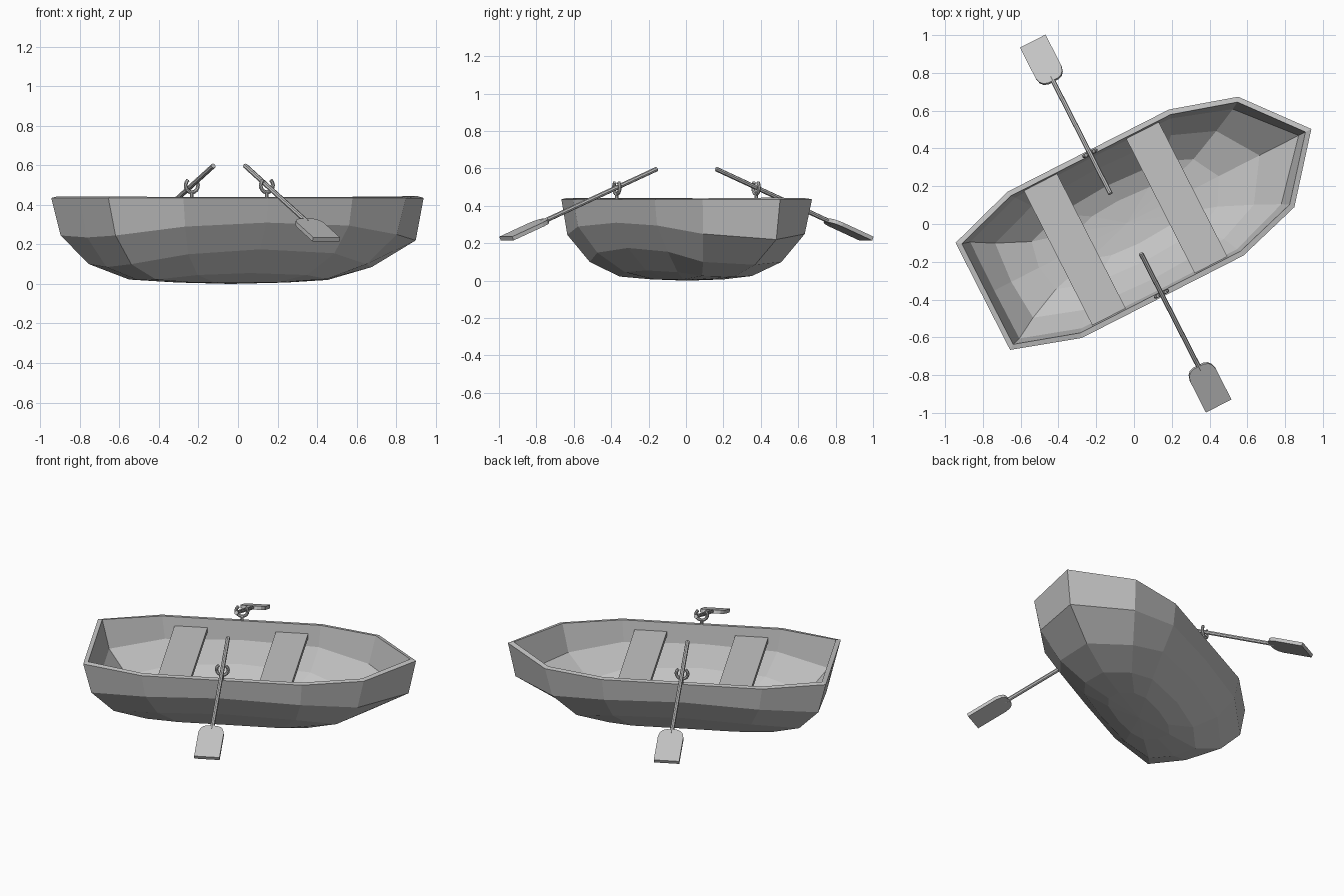
import bpy, bmesh, math
from mathutils import Matrix, Vector

if "Cube" in bpy.data.objects:
    bpy.data.objects.remove(bpy.data.objects["Cube"])

grey = bpy.data.materials.new("plain grey")
grey.diffuse_color = (0.55, 0.55, 0.55, 1)
grey.use_nodes = True
grey.node_tree.nodes["Principled BSDF"].inputs["Base Color"].default_value = grey.diffuse_color

# the boat lies diagonally: local x runs stern to bow
BOAT = Matrix.Rotation(math.radians(27), 4, 'Z') @ Matrix.Translation((0, 0.022, 0))


def finish(name, bm, matrix):
    bmesh.ops.recalc_face_normals(bm, faces=bm.faces)
    bm.transform(matrix)
    me = bpy.data.meshes.new(name)
    bm.to_mesh(me)
    bm.free()
    me.materials.append(grey)
    ob = bpy.data.objects.new(name, me)
    bpy.context.collection.objects.link(ob)
    return ob


def sweep(bm, path, radius, side, sides=8):
    """Tube along a planar path; side is the normal of its plane."""
    rings = []
    for i, p in enumerate(path):
        t = (path[min(i + 1, len(path) - 1)] - path[max(i - 1, 0)]).normalized()
        n = side.cross(t)
        rings.append([bm.verts.new(p + radius * (math.cos(a) * side + math.sin(a) * n))
                      for a in (2 * math.pi * k / sides for k in range(sides))])
    for a, b in zip(rings, rings[1:]):
        for k in range(sides):
            j = (k + 1) % sides
            bm.faces.new((a[k], a[j], b[j], b[k]))
    bm.faces.new(rings[0])
    bm.faces.new(rings[-1])


# hull: half outlines (length, half width, height) from rim down to keel
levels = [
    [(-.887, 0, .435), (-.887, .318, .435), (-.52, .434, .435), (-.04, .434, .435),
     (.44, .434, .435), (.797, .328, .435), (1.065, 0, .435)],
    [(-.845, 0, .235), (-.84, .306, .245), (-.50, .415, .29), (-.04, .42, .31),
     (.43, .415, .295), (.757, .305, .25), (1.02, 0, .22)],
    [(-.735, 0, .085), (-.715, .235, .10), (-.44, .33, .15), (-.04, .35, .175),
     (.39, .33, .155), (.62, .235, .10), (.77, 0, .085)],
    [(-.56, 0, .02), (-.53, .15, .022), (-.33, .22, .045), (-.04, .24, .055),
     (.29, .22, .045), (.44, .15, .025), (.52, 0, .02)],
]
levels.append([(x * .55, y * .55, .007) for x, y, z in levels[3]])
bm = bmesh.new()
rings = []
for half in levels:
    full = half + [(x, -y, z) for x, y, z in half[-2:0:-1]]
    rings.append([bm.verts.new(p) for p in full])
for a, b in zip(rings, rings[1:]):
    for k in range(len(a)):
        j = (k + 1) % len(a)
        bm.faces.new((a[k], a[j], b[j], b[k]))
keel = bm.verts.new((-.03, 0, 0))
last = rings[-1]
for k in range(len(last)):
    bm.faces.new((last[k], last[(k + 1) % len(last)], keel))
bmesh.ops.recalc_face_normals(bm, faces=bm.faces)
if keel.link_faces[0].normal.z > 0:
    bmesh.ops.reverse_faces(bm, faces=bm.faces)
bm.transform(BOAT)
me = bpy.data.meshes.new("hull")
bm.to_mesh(me)
bm.free()
me.materials.append(grey)
hull = bpy.data.objects.new("hull", me)
bpy.context.collection.objects.link(hull)
shell = hull.modifiers.new("shell", 'SOLIDIFY')
shell.thickness = 0.028
shell.offset = -1
shell.use_even_offset = True

# two bench seats
for name, x0, x1 in (("aft_seat", -.44, -.242), ("fore_seat", .168, .362)):
    bm = bmesh.new()
    bmesh.ops.create_cube(bm, size=1)
    bm.transform(Matrix.Translation(((x0 + x1) / 2, 0, .368))
                 @ Matrix.Diagonal((x1 - x0, .81, .03, 1)))
    finish(name, bm, BOAT)

# oars and oarlocks, second side turned half round
TILT = Matrix.Rotation(math.radians(-22.4), 4, 'X')
for label, turn in (("left", 0), ("right", math.pi)):
    place = (BOAT @ Matrix.Translation((-.038, 0, 0)) @ Matrix.Rotation(turn, 4, 'Z')
             @ Matrix.Translation((0, .418, .498)))

    # round shaft, running along local y
    bm = bmesh.new()
    sweep(bm, [Vector((0, -.26, 0)), Vector((0, .49, 0))], .0125, Vector((1, 0, 0)))
    finish(label + "_oar_shaft", bm, place @ TILT)

    # flat blade with rounded shoulders
    bm = bmesh.new()
    half = [(.030, .463), (.053, .472), (.068, .490), (.076, .520), (.076, .716)]
    outline = half + [(-x, y) for x, y in reversed(half)]
    face = bm.faces.new([bm.verts.new((x, y, -.011)) for x, y in outline])
    ext = bmesh.ops.extrude_face_region(bm, geom=[face])
    bmesh.ops.translate(bm, vec=(0, 0, .022),
                        verts=[v for v in ext["geom"] if isinstance(v, bmesh.types.BMVert)])
    finish(label + "_oar_blade", bm, place @ TILT)

    # open ring on a short post
    bm = bmesh.new()
    arc = [math.radians(130 + 280 * i / 12) for i in range(13)]
    sweep(bm, [Vector((.035 * math.cos(a), 0, .035 * math.sin(a))) for a in arc],
          .010, Vector((0, 1, 0)))
    sweep(bm, [Vector((0, 0, -.075)), Vector((0, 0, -.032))], .010, Vector((0, 1, 0)))
    finish(label + "_oarlock", bm, place)
